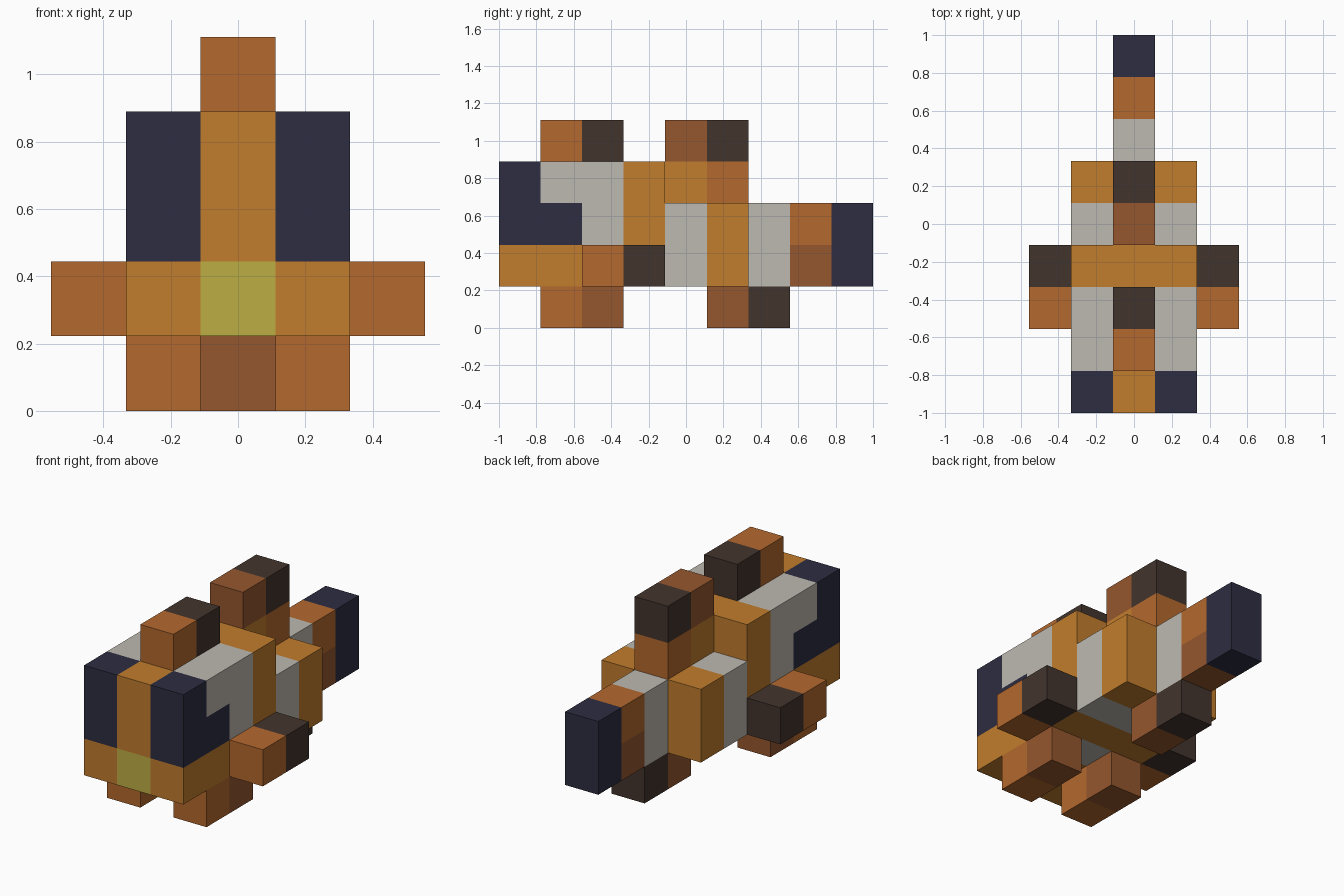
import bpy
import bmesh
from mathutils import Vector

if "Cube" in bpy.data.objects:
    bpy.data.objects.remove(bpy.data.objects["Cube"], do_unlink=True)

U = 2 / 9  # edge length of one block

# Flat colours (sRGB 0-255, converted to linear)
COLOURS = {
    "orange": (180, 104, 46),
    "amber": (194, 125, 45),
    "brown": (149, 87, 46),
    "charcoal": (66, 52, 45),
    "pale grey": (190, 185, 177),
    "navy": (45, 45, 66),
    "olive yellow": (190, 174, 67),
}


def linear(c):
    c /= 255
    return c / 12.92 if c <= 0.04045 else ((c + 0.055) / 1.055) ** 2.4


MATS = {}
for name, rgb in COLOURS.items():
    col = tuple(linear(c) for c in rgb) + (1.0,)
    mat = bpy.data.materials.new(name)
    mat.use_nodes = True
    mat.diffuse_color = col
    bsdf = mat.node_tree.nodes["Principled BSDF"]
    bsdf.inputs["Base Color"].default_value = col
    bsdf.inputs["Roughness"].default_value = 0.9
    MATS[name] = mat

AXES = [Vector(a) for a in ((1, 0, 0), (0, 1, 0), (0, 0, 1))]


def block_part(name, boxes):
    """Block shell from (colour, x range, y range, z range); later boxes repaint."""
    cells = {}
    for colour, xs, ys, zs in boxes:
        for x in range(xs[0], xs[1] + 1):
            for y in range(ys[0], ys[1] + 1):
                for z in range(zs[0], zs[1] + 1):
                    cells[x, y, z] = colour
    used = list(dict.fromkeys(cells.values()))
    bm = bmesh.new()
    for cell, colour in cells.items():
        centre = Vector((cell[0], cell[1] - 4, cell[2] + 0.5))
        for a in range(3):
            for sign in (-1, 1):
                n = AXES[a] * sign
                if tuple(int(c + d) for c, d in zip(cell, n)) in cells:
                    continue  # no walls inside the part
                u, v = AXES[(a + 1) % 3], AXES[(a + 2) % 3] * sign
                corners = [centre + (n + u * p + v * q) / 2
                           for p, q in ((-1, -1), (1, -1), (1, 1), (-1, 1))]
                face = bm.faces.new([bm.verts.new(c * U) for c in corners])
                face.material_index = used.index(colour)
    bmesh.ops.remove_doubles(bm, verts=bm.verts, dist=0.001)
    mesh = bpy.data.meshes.new(name)
    bm.to_mesh(mesh)
    bm.free()
    for colour in used:
        mesh.materials.append(MATS[colour])
    obj = bpy.data.objects.new(name, mesh)
    bpy.context.collection.objects.link(obj)
    return obj


W = (-1, 1)   # full body width
C = (0, 0)    # centre line

# Head: amber jaw and nose stripe, navy eyes, grey cheeks, olive mouth
block_part("head", [
    ("pale grey", W, (0, 2), (1, 3)),
    ("amber", W, (0, 1), (1, 1)),
    ("navy", W, (0, 0), (2, 3)),
    ("navy", W, (1, 1), (2, 2)),
    ("amber", C, (0, 0), (2, 3)),
    ("olive yellow", C, (0, 0), (1, 1)),
])

# Banded body
block_part("front_band", [("amber", W, (3, 3), (1, 3))])
block_part("rear_body", [
    ("pale grey", W, (4, 4), (1, 2)),
    ("amber", W, (5, 5), (1, 2)),
])

# Tail
block_part("tail", [
    ("pale grey", C, (6, 6), (1, 2)),
    ("brown", C, (7, 7), (1, 1)),
    ("orange", C, (7, 7), (2, 2)),
    ("navy", C, (8, 8), (1, 2)),
])

# Fins on the centre line
block_part("front_top_fin", [
    ("orange", C, (1, 1), (4, 4)),
    ("charcoal", C, (2, 2), (4, 4)),
])
block_part("rear_top_fin", [
    ("amber", C, (4, 4), (3, 3)),
    ("orange", C, (5, 5), (3, 3)),
    ("brown", C, (4, 4), (4, 4)),
    ("charcoal", C, (5, 5), (4, 4)),
])
block_part("rear_bottom_fin", [
    ("brown", C, (5, 5), (0, 0)),
    ("charcoal", C, (6, 6), (0, 0)),
])

# Paired fins
for side, s in (("left", 1), ("right", -1)):
    block_part(side + "_side_fin", [
        ("orange", (2 * s, 2 * s), (2, 2), (1, 1)),
        ("charcoal", (2 * s, 2 * s), (3, 3), (1, 1)),
    ])
    block_part(side + "_bottom_fin", [
        ("orange", (s, s), (1, 1), (0, 0)),
        ("brown", (s, s), (2, 2), (0, 0)),
    ])
